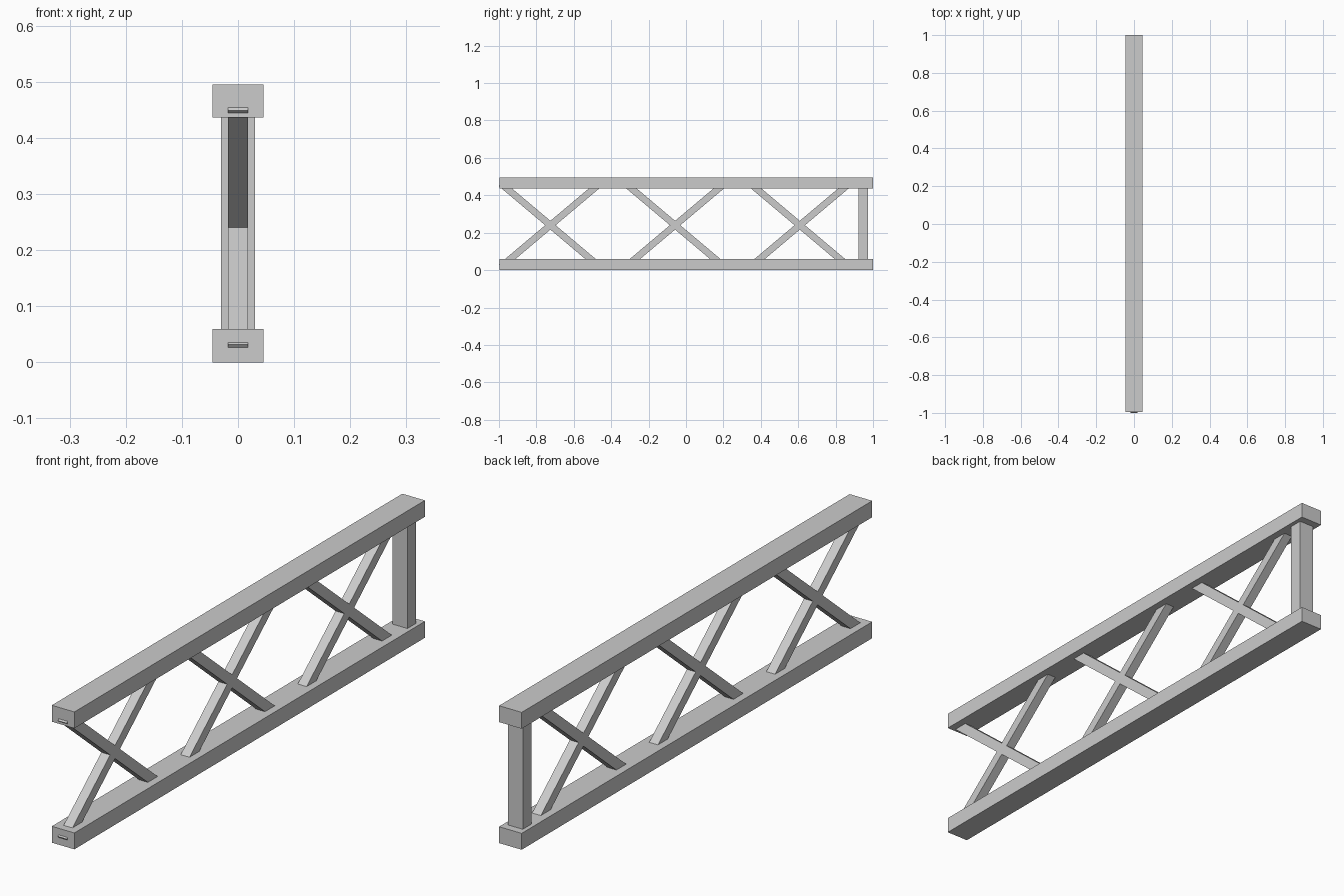
import bpy, math

if "Cube" in bpy.data.objects:
    bpy.data.objects.remove(bpy.data.objects["Cube"])

def box(name, loc, size, rot_x=0.0):
    bpy.ops.mesh.primitive_cube_add(size=1, location=loc, rotation=(rot_x, 0, 0))
    ob = bpy.context.object
    ob.name = name
    ob.scale = size
    bpy.ops.object.transform_apply(location=False, rotation=False, scale=True)
    return ob

# Horizontal chords
Y0, Y1 = -0.996, 1.0
for name, z in (("bottom_chord", 0.0295), ("top_chord", 0.4655)):
    box(name, (0, (Y0 + Y1) / 2, z), (0.09, Y1 - Y0, 0.059))

# Single end post at the back
box("end_post", (0, 0.947, 0.2475), (0.06, 0.05, 0.377))

# Three bays of crossed diagonal braces, ends buried in the chords
half_y, half_z = 0.264, 0.2223
angle = math.atan2(half_z, half_y)
length = 2 * math.hypot(half_y, half_z)
for i in range(3):
    y = -0.725 + i * 0.6667
    for label, sign in (("rising", 1), ("falling", -1)):
        box(f"{label}_brace_{i + 1}", (0, y, 0.24), (0.035, length, 0.036), sign * angle)
